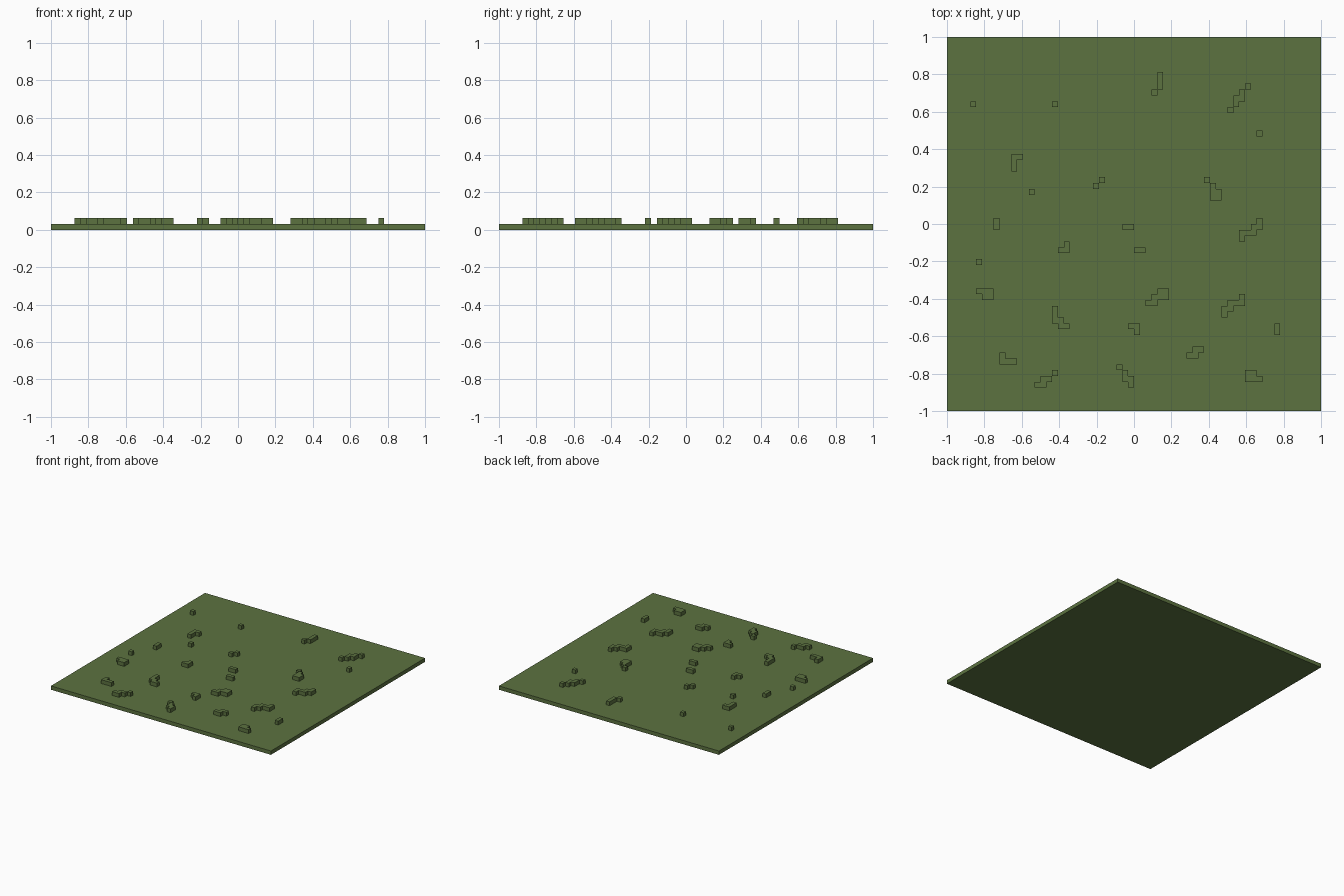
import bpy
import bmesh
from mathutils import Vector

if "Cube" in bpy.data.objects:
    bpy.data.objects.remove(bpy.data.objects["Cube"])

CELL = 2 / 64   # the lawn is 64 x 64 cells and one cell thick

grass = bpy.data.materials.new("grass_green")
grass.use_nodes = True
GREEN = (0.107, 0.171, 0.051, 1)
grass.diffuse_color = GREEN
bsdf = grass.node_tree.nodes["Principled BSDF"]
bsdf.inputs["Base Color"].default_value = GREEN
bsdf.inputs["Roughness"].default_value = 0.9


def finish(bm, name):
    """Turn the bmesh into a flat-shaded object."""
    mesh = bpy.data.meshes.new(name)
    bm.to_mesh(mesh)
    bm.free()
    mesh.materials.append(grass)
    obj = bpy.data.objects.new(name, mesh)
    bpy.context.collection.objects.link(obj)


# Ground slab
slab = bmesh.new()
bmesh.ops.create_cube(slab, size=1)
bmesh.ops.scale(slab, vec=(2, 2, CELL), verts=slab.verts)
bmesh.ops.translate(slab, vec=(0, 0, CELL / 2), verts=slab.verts)
finish(slab, "ground_slab")

# Compass moves in cells (column, row), rows counted from the back edge
MOVES = {"N": (0, -1), "S": (0, 1), "E": (1, 0), "W": (-1, 0),
         "SE": (1, 1), "SW": (-1, 1)}
SIDES = [MOVES[d] for d in "NSEW"]


def walk(start, path):
    """Cells covered by a tuft that grows from start along the path."""
    cells = [start]
    for step in path.split():
        dc, dr = MOVES[step]
        cells.append((cells[-1][0] + dc, cells[-1][1] + dr))
    return cells


def add_tuft(name, cells):
    """One-cell-high tuft: a top on each cell, walls only on its outline."""
    bm = bmesh.new()
    up = Vector((0, 0, CELL / 2))
    for col, row in cells:
        centre = Vector((-1 + (col + 0.5) * CELL, 1 - (row + 0.5) * CELL, CELL * 1.5))
        normals = [up] + [Vector((dc, -dr, 0)) * CELL / 2 for dc, dr in SIDES
                          if (col + dc, row + dr) not in cells]
        for n in normals:
            u = up if n is not up else Vector((CELL / 2, 0, 0))
            v = n.normalized().cross(u)
            corners = [centre + n + a for a in (u + v, v - u, -u - v, u - v)]
            bm.faces.new([bm.verts.new(p) for p in corners])
    bmesh.ops.remove_doubles(bm, verts=bm.verts, dist=CELL / 10)
    finish(bm, name)


# Grass tufts: growth path, then the cells where such tufts start
tufts = {
    # single blades and short pairs
    "": [(4, 11), (18, 11), (53, 16), (14, 26), (5, 38)],
    "S": [(8, 31), (56, 49)],
    "E": [(30, 32), (32, 36)],
    "SW": [(26, 24)],
    # corners and hooks
    "S W": [(20, 35)],
    "E S": [(31, 49)],
    "S E E": [(9, 54)],
    "W S S": [(12, 20)],
    "S S SW": [(36, 6)],
    "W S W": [(43, 53)],
    "E E S W": [(5, 43)],
    "W S E E": [(52, 57)],
    # stepped drifts
    "SE S E S": [(29, 56)],
    "SW W S W": [(18, 57)],
    "S S E S E": [(18, 46)],
    "SE S E S W": [(44, 24)],
    "SW S W S SW": [(51, 8)],
    "E S W W S W": [(36, 43)],
    "S W W S W S": [(50, 44)],
    "S W S W W S": [(53, 31)],
}
for path, starts in tufts.items():
    for col, row in starts:
        add_tuft(f"grass_tuft_{col}_{row}", walk((col, row), path))
